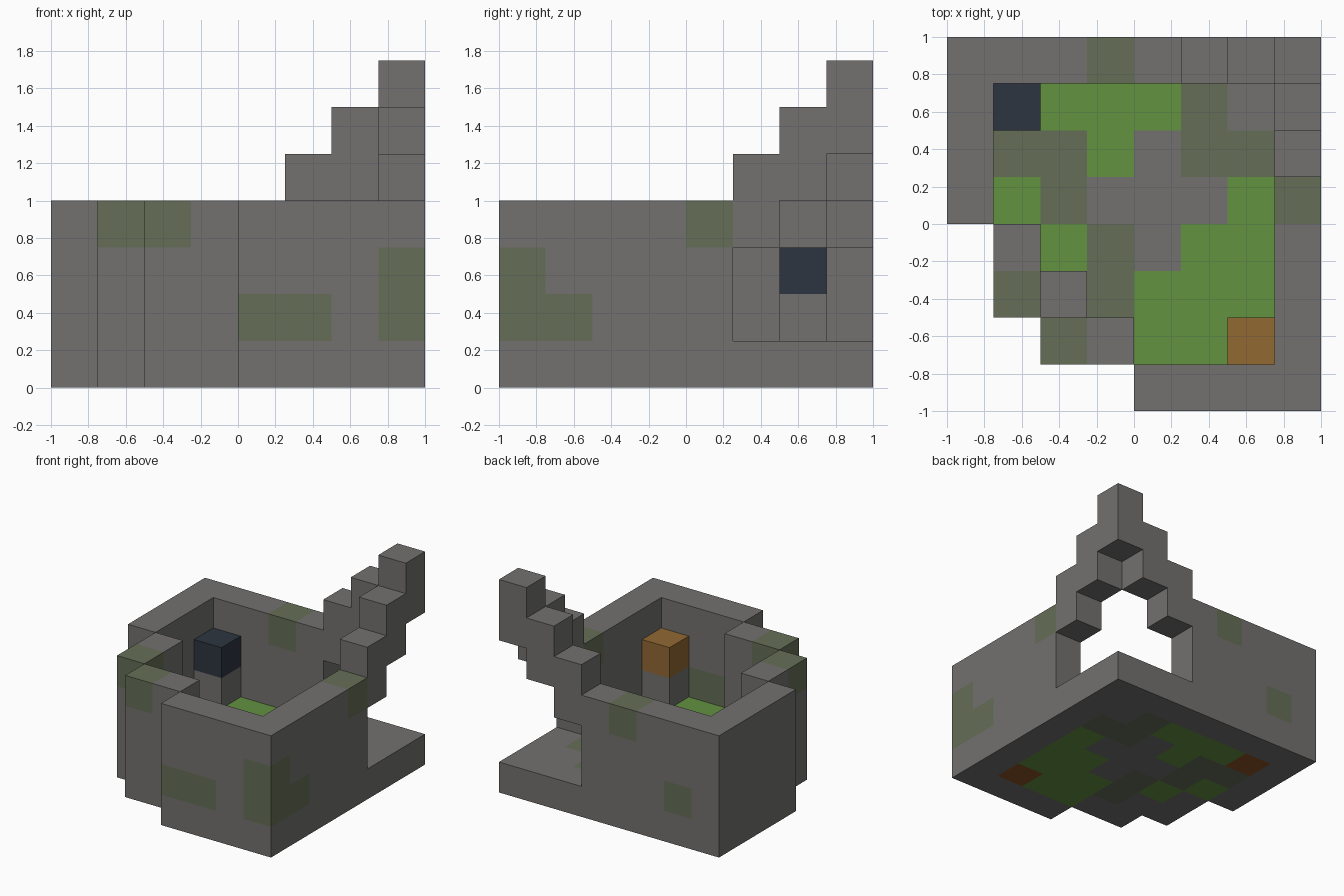
import bpy, bmesh
from math import radians
from mathutils import Vector

if "Cube" in bpy.data.objects:
    bpy.data.objects.remove(bpy.data.objects["Cube"])

CELL = 0.25


def linear(c):
    c /= 255
    return c / 12.92 if c <= 0.04045 else ((c + 0.055) / 1.055) ** 2.4


def material(name, *rgb):
    colour = [linear(c) for c in rgb] + [1]
    mat = bpy.data.materials.new(name)
    mat.use_nodes = True
    mat.diffuse_color = colour
    mat.node_tree.nodes["Principled BSDF"].inputs["Base Color"].default_value = colour
    return mat


MATERIALS = {
    "S": material("stone grey", 115, 113, 111),
    "M": material("mossy stone", 101, 110, 87),
    "G": material("grass green", 99, 146, 64),
    "B": material("earth brown", 140, 82, 36),
    "N": material("dark navy", 45, 53, 64),
    "O": material("amber", 145, 104, 50),
}

# Floor plan, back row first
FLOOR = ["SSSSSSSS",
         "SBGGGMSS",
         "SMMGSMMS",
         "SGMSSSGS",
         ".SGMSGGS",
         ".SSMGGGS",
         "..SSGGBS",
         "....SSSS"]
floor = {(x, 7 - row, 0): key
         for row, line in enumerate(FLOOR)
         for x, key in enumerate(line) if key != "."}

# Perimeter wall, three blocks high, with mossy blocks
footprint = {(x, 7) for x in range(5)} | {(0, y) for y in range(4, 8)}
footprint |= {(7, y) for y in range(5)} | {(x, 0) for x in range(4, 8)}
footprint |= {(1, 2), (1, 3), (2, 1), (3, 1)}
wall = {(x, y, z): "S" for x, y in footprint for z in (1, 2, 3)}
for block in [(3, 7, 3), (7, 4, 3), (1, 2, 3), (2, 1, 3), (1, 7, 1),
              (4, 0, 1), (5, 0, 1), (7, 0, 1), (7, 0, 2), (7, 1, 1)]:
    wall[block] = "M"

# Two stepped flights meeting above the open corner
arch = {}
for n in range(3):
    for z in (3 + n, 4 + n):
        arch[5 + n, 7, z] = arch[7, 5 + n, z] = "S"

PARTS = {
    "floor": floor,
    "perimeter_wall": wall,
    "stepped_corner_arch": arch,
    "back_pedestal": {(1, 6, 1): "S"},
    "front_pedestal": {(6, 1, 1): "S"},
    "low_corner_block": {(2, 2, 1): "S"},
    "navy_block": {(1, 6, 2): "N"},
    "amber_block": {(6, 1, 2): "O"},
}
SOLID = set().union(*PARTS.values())


def build(name, blocks):
    """Make one part from blocks, keeping only the outward faces."""
    keys = sorted(set(blocks.values()))
    bm = bmesh.new()
    for block, key in blocks.items():
        centre = Vector(block) + Vector((-3.5, -3.5, 0.5))
        for axis in range(3):
            for sign in (-1, 1):
                normal = Vector((0, 0, 0))
                normal[axis] = sign
                if tuple(int(a + b) for a, b in zip(block, normal)) in SOLID:
                    continue
                u = Vector((0, 0, 0))
                u[(axis + 1) % 3] = 0.5
                v = normal.cross(u)
                mid = centre + normal / 2
                corners = (mid - u - v, mid + u - v, mid + u + v, mid - u + v)
                face = bm.faces.new([bm.verts.new(c * CELL) for c in corners])
                face.material_index = keys.index(key)
    # Join neighbouring flat faces of one colour
    bmesh.ops.remove_doubles(bm, verts=bm.verts[:], dist=0.001)
    bmesh.ops.dissolve_limit(bm, angle_limit=radians(1), verts=bm.verts[:],
                             edges=bm.edges[:], delimit={"MATERIAL"})
    mesh = bpy.data.meshes.new(name)
    bm.to_mesh(mesh)
    bm.free()
    for key in keys:
        mesh.materials.append(MATERIALS[key])
    bpy.context.collection.objects.link(bpy.data.objects.new(name, mesh))


for part, blocks in PARTS.items():
    build(part, blocks)
